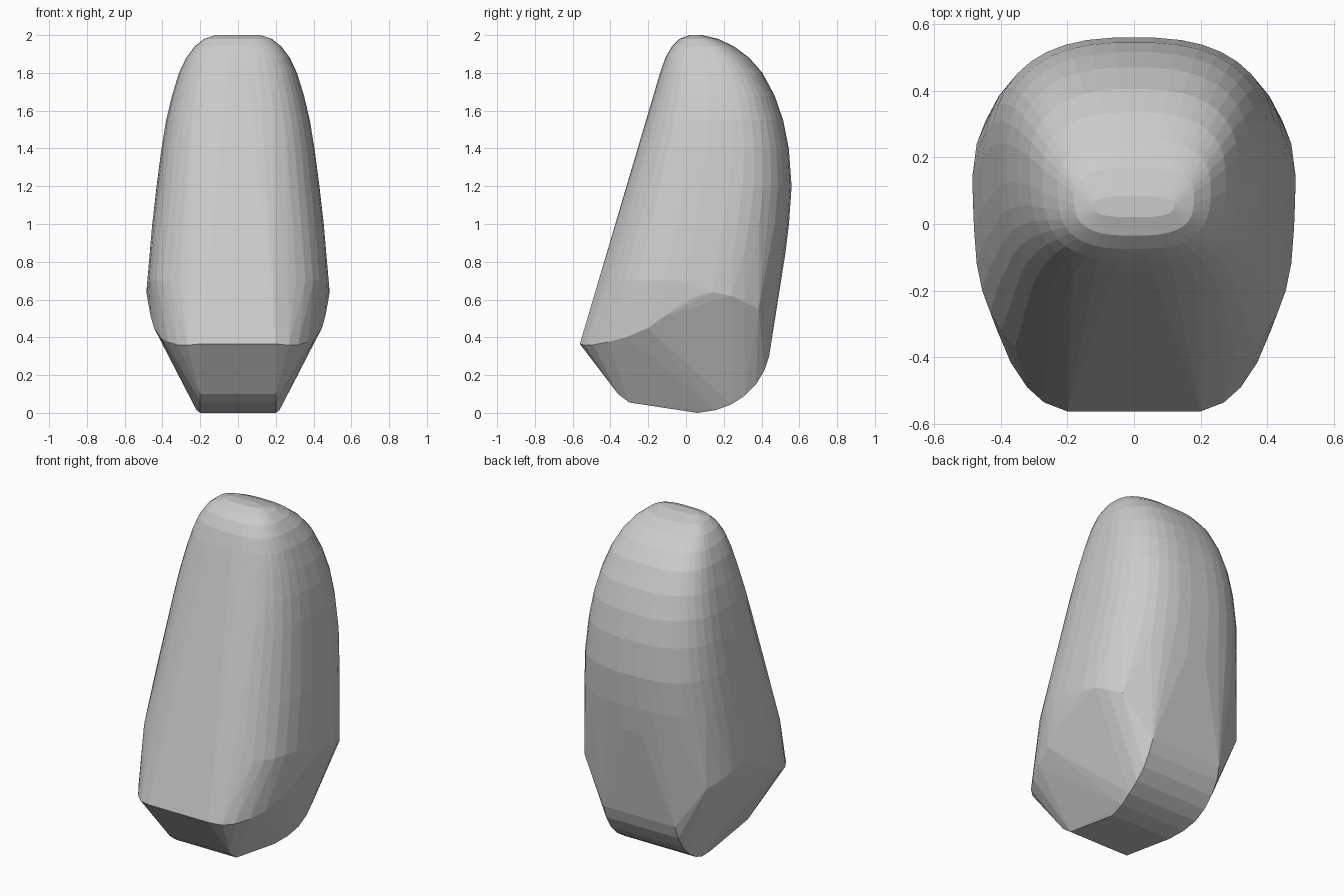
import bpy, bmesh, math

pts = []

# Upper body: rounded sections (z, front y, back y, half width)
sections = [(0.70, -0.461, 0.505, 0.481), (0.85, -0.417, 0.528, 0.469),
            (1.00, -0.373, 0.546, 0.455), (1.20, -0.314, 0.56, 0.432),
            (1.40, -0.256, 0.545, 0.406), (1.55, -0.212, 0.515, 0.381),
            (1.68, -0.174, 0.47, 0.350), (1.80, -0.138, 0.405, 0.313),
            (1.88, -0.110, 0.335, 0.275), (1.94, -0.075, 0.255, 0.230),
            (1.98, -0.035, 0.170, 0.180), (2.00, 0.020, 0.085, 0.120)]
N = 40
for z, front, back, w in sections:
    mid = front + (back - front) * 0.56
    for i in range(N):
        a = 2 * math.pi * (i + 0.5) / N
        c, s = math.cos(a), math.sin(a)
        e = 2 / (2.6 if s > 0 else 2.9)
        r = (back - mid) if s > 0 else (mid - front)
        pts.append((math.copysign(abs(c) ** e, c) * w,
                    mid + math.copysign(abs(s) ** e, s) * r, z))

# Half points, mirrored: sloping rim, then narrow curved base
rim = [(0.20, -0.562, 0.365), (0.27, -0.535, 0.358), (0.32, -0.49, 0.36),
       (0.37, -0.415, 0.375), (0.41, -0.32, 0.40), (0.445, -0.20, 0.45),
       (0.463, -0.11, 0.515), (0.477, 0.0, 0.59), (0.483, 0.07, 0.625),
       (0.485, 0.14, 0.64), (0.472, 0.24, 0.62), (0.445, 0.31, 0.585),
       (0.405, 0.385, 0.55)]
base = [(0.20, -0.36, 0.10), (0.20, -0.30, 0.055), (0.20, 0.06, 0.0),
        (0.22, 0.16, 0.015), (0.235, 0.24, 0.045), (0.24, 0.31, 0.09),
        (0.24, 0.37, 0.15), (0.24, 0.415, 0.225), (0.235, 0.44, 0.30)]
for x, y, z in rim + base:
    pts += [(x, y, z), (-x, y, z)]

# Hull skin over all points
bm = bmesh.new()
for p in pts:
    bm.verts.new(p)
bmesh.ops.convex_hull(bm, input=bm.verts[:])
loose = [v for v in bm.verts if not v.link_faces]
bmesh.ops.delete(bm, geom=loose, context='VERTS')
bmesh.ops.dissolve_limit(bm, angle_limit=math.radians(1), verts=bm.verts[:], edges=bm.edges[:])
bmesh.ops.recalc_face_normals(bm, faces=bm.faces[:])
mesh = bpy.data.meshes.new("standing_stone")
bm.to_mesh(mesh)
bm.free()
ob = bpy.data.objects.new("standing_stone", mesh)
bpy.context.collection.objects.link(ob)
